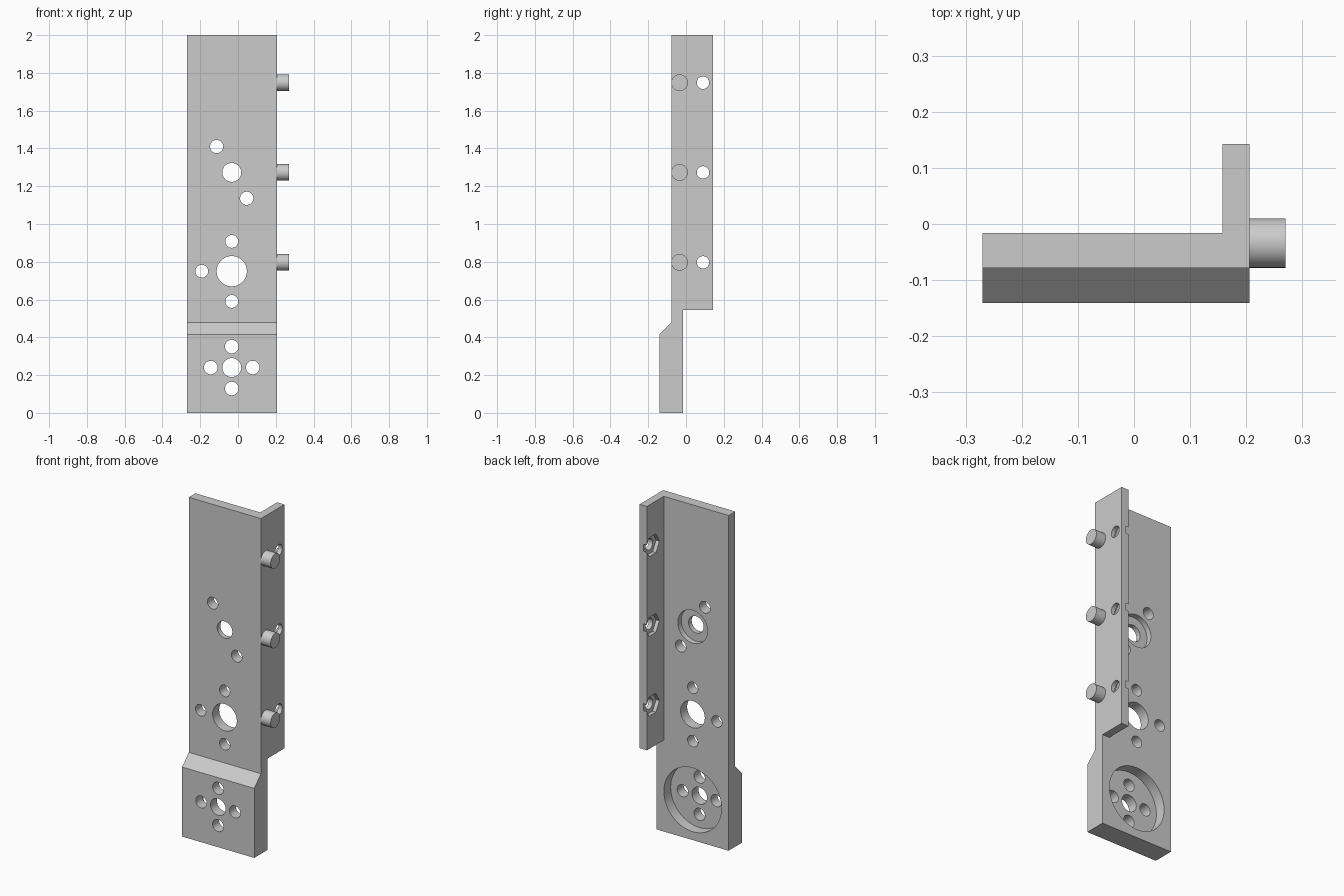
import bpy, bmesh, math
from mathutils import Matrix

if "Cube" in bpy.data.objects:
    bpy.data.objects.remove(bpy.data.objects["Cube"])

metal = bpy.data.materials.new("plain grey")
metal.diffuse_color = (0.6, 0.6, 0.6, 1)
metal.use_nodes = True
metal.node_tree.nodes["Principled BSDF"].inputs["Base Color"].default_value = metal.diffuse_color

X0, X1 = -0.27, 0.206            # plate sides
FRONT, BACK = -0.078, -0.016     # plate faces
CX = -0.033                      # hole column
LEVELS = (0.797, 1.273, 1.748)   # peg and nut heights


def make_object(name, bm):
    bmesh.ops.recalc_face_normals(bm, faces=bm.faces)
    mesh = bpy.data.meshes.new(name)
    bm.to_mesh(mesh)
    bm.free()
    mesh.materials.append(metal)
    ob = bpy.data.objects.new(name, mesh)
    bpy.context.collection.objects.link(ob)
    return ob


def prism(name, profile, x0, x1):
    """Extrude a (y, z) profile along x."""
    bm = bmesh.new()
    face = bm.faces.new([bm.verts.new((x0, y, z)) for y, z in profile])
    out = bmesh.ops.extrude_face_region(bm, geom=[face])
    moved = [v for v in out["geom"] if isinstance(v, bmesh.types.BMVert)]
    bmesh.ops.translate(bm, verts=moved, vec=(x1 - x0, 0, 0))
    return make_object(name, bm)


def add_cylinder(bm, axis, a, b, u, z, r, sides=48):
    """Cylinder from a to b along 'X' or 'Y'; u is the other level coordinate."""
    mid = (a + b) / 2
    if axis == 'X':
        mat = Matrix.Translation((mid, u, z)) @ Matrix.Rotation(math.pi / 2, 4, 'Y')
    else:
        mat = Matrix.Translation((u, mid, z)) @ Matrix.Rotation(math.pi / 2, 4, 'X')
    bmesh.ops.create_cone(bm, cap_ends=True, segments=sides, radius1=r, radius2=r,
                          depth=abs(b - a), matrix=mat)


def combine(target, other, operation):
    mod = target.modifiers.new("combine", 'BOOLEAN')
    mod.operation, mod.solver, mod.object = operation, 'EXACT', other
    bpy.context.view_layer.objects.active = target
    bpy.ops.object.modifier_apply(modifier=mod.name)
    bpy.data.objects.remove(other)


# Main plate with thicker, stepped foot
bracket = prism("bracket", [(-0.141, 0), (BACK, 0), (BACK, 2), (FRONT, 2),
                            (FRONT, 0.478), (-0.141, 0.415)], X0, X1)

# Side flange
flange = prism("flange", [(FRONT, 0.545), (0.143, 0.545), (0.143, 2), (FRONT, 2)], 0.158, X1)
combine(bracket, flange, 'UNION')

# Through holes: (x, z, radius) in the plate, plus the flange bolt holes
holes = [(CX, 1.273, 0.05), (-0.113, 1.41, 0.035), (0.046, 1.136, 0.035),
         (CX, 0.75, 0.08), (CX, 0.908, 0.034), (CX, 0.59, 0.034), (-0.192, 0.75, 0.034),
         (CX, 0.24, 0.05)]
holes += [(CX + dx, 0.24 + dz, 0.036)
          for dx, dz in ((0.111, 0), (-0.111, 0), (0, 0.111), (0, -0.111))]
bm = bmesh.new()
for x, z, r in holes:
    add_cylinder(bm, 'Y', -0.2, 0.05, x, z, r)
for z in LEVELS:
    add_cylinder(bm, 'X', 0.13, 0.23, 0.09, z, 0.033)
combine(bracket, make_object("hole_cutter", bm), 'DIFFERENCE')

# Round pockets in the back and hexagonal nut pockets in the flange
bm = bmesh.new()
add_cylinder(bm, 'Y', BACK - 0.064, 0.05, CX, 0.24, 0.19, 96)
add_cylinder(bm, 'Y', BACK - 0.032, 0.05, CX, 1.273, 0.098, 64)
for z in LEVELS:
    add_cylinder(bm, 'X', 0.13, 0.18, 0.09, z, 0.065, 6)
combine(bracket, make_object("pocket_cutter", bm), 'DIFFERENCE')

# Locating pegs on the outer side
pegs = []
for z in LEVELS:
    bm = bmesh.new()
    add_cylinder(bm, 'X', X1 - 0.01, 0.27, -0.034, z, 0.044)
    pegs.append(make_object("locating_peg", bm))

# Smooth round walls, keep edges sharp
for ob in [bracket] + pegs:
    bpy.ops.object.select_all(action='DESELECT')
    ob.select_set(True)
    bpy.context.view_layer.objects.active = ob
    bpy.ops.object.shade_smooth_by_angle(angle=math.radians(30))
